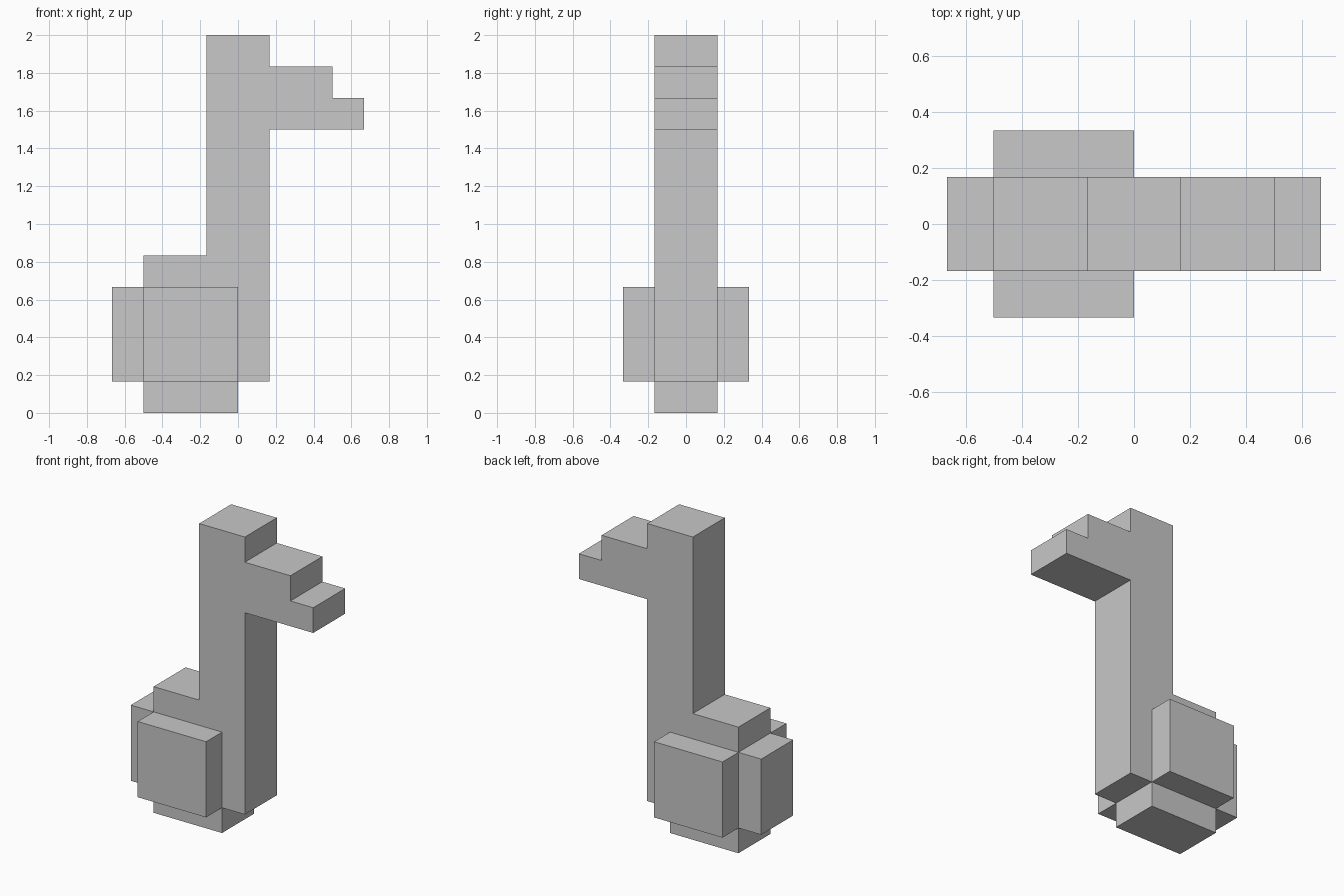
import bpy
import bmesh
from mathutils import Vector

cube = bpy.data.objects.get("Cube")
if cube:
    bpy.data.objects.remove(cube, do_unlink=True)

U = 1 / 6  # one block step

grey = bpy.data.materials.new("plain grey")
grey.use_nodes = True
colour = (0.58, 0.58, 0.58, 1)
grey.diffuse_color = colour
grey.node_tree.nodes["Principled BSDF"].inputs["Base Color"].default_value = colour


def extruded(name, outline, y_front, y_back):
    """Extrude an x-z outline, given in block steps, along y."""
    bm = bmesh.new()
    face = bm.faces.new([bm.verts.new((x * U, y_front * U, z * U)) for x, z in outline])
    result = bmesh.ops.extrude_face_region(bm, geom=[face])
    moved = [v for v in result["geom"] if isinstance(v, bmesh.types.BMVert)]
    bmesh.ops.translate(bm, verts=moved, vec=Vector((0, (y_back - y_front) * U, 0)))
    bmesh.ops.recalc_face_normals(bm, faces=bm.faces)
    mesh = bpy.data.meshes.new(name)
    bm.to_mesh(mesh)
    bm.free()
    mesh.materials.append(grey)
    obj = bpy.data.objects.new(name, mesh)
    bpy.context.collection.objects.link(obj)
    return obj


# Tall neck with stepped head, rounded-off block belly and rear
body_outline = [
    (-3, 0), (0, 0), (0, 1), (1, 1), (1, 9), (4, 9), (4, 10), (3, 10),
    (3, 11), (1, 11), (1, 12), (-1, 12), (-1, 5), (-3, 5), (-3, 4),
    (-4, 4), (-4, 1), (-3, 1),
]
extruded("body_neck_and_head", body_outline, -1, 1)

# Side bulges of the belly
pad_outline = [(-3, 1), (0, 1), (0, 4), (-3, 4)]
for name, side in (("front_side_pad", -1), ("back_side_pad", 1)):
    extruded(name, pad_outline, side, 2 * side)
